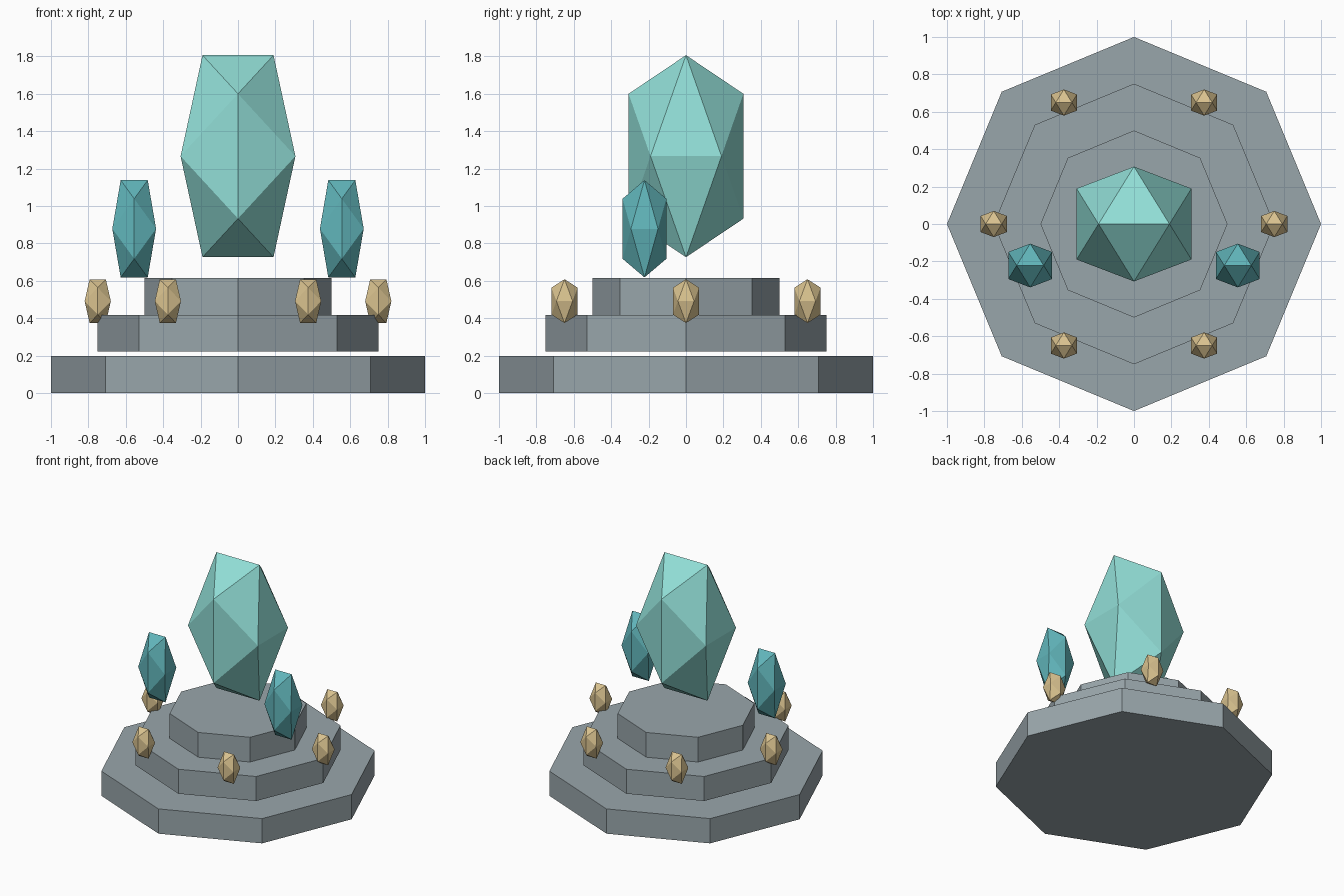
import bpy
import bmesh
from math import cos, sin, pi, sqrt

default = bpy.data.objects.get("Cube")
if default:
    bpy.data.objects.remove(default, do_unlink=True)

PHI = (1 + sqrt(5)) / 2


def material(name, srgb):
    color = [((c + 0.055) / 1.055) ** 2.4 for c in srgb] + [1.0]
    mat = bpy.data.materials.new(name)
    mat.use_nodes = True
    mat.diffuse_color = color
    bsdf = mat.node_tree.nodes["Principled BSDF"]
    bsdf.inputs["Base Color"].default_value = color
    bsdf.inputs["Roughness"].default_value = 0.8
    return mat


def add_object(name, bm, mat, location):
    bmesh.ops.recalc_face_normals(bm, faces=bm.faces[:])
    mesh = bpy.data.meshes.new(name)
    bm.to_mesh(mesh)
    bm.free()
    mesh.materials.append(mat)
    obj = bpy.data.objects.new(name, mesh)
    obj.location = location
    bpy.context.collection.objects.link(obj)
    return obj


def tier(name, radius, bottom, top, mat):
    """Octagonal slab with corners on the axes."""
    bm = bmesh.new()
    ring = [bm.verts.new((radius * cos(i * pi / 4), radius * sin(i * pi / 4), 0))
            for i in range(8)]
    base = bm.faces.new(ring)
    result = bmesh.ops.extrude_face_region(bm, geom=[base], use_keep_orig=True)
    raised = [v for v in result["geom"] if isinstance(v, bmesh.types.BMVert)]
    bmesh.ops.translate(bm, verts=raised, vec=(0, 0, top - bottom))
    return add_object(name, bm, mat, (0, 0, bottom))


def crystal(name, half_width, half_height, location, mat):
    """Stretched icosahedron with a ridge along x at the top and bottom."""
    w, h = half_width / PHI, half_height / PHI
    bm = bmesh.new()
    for s in (-1, 1):
        for t in (-1, 1):
            bm.verts.new((s * w, 0, t * h * PHI))
            bm.verts.new((0, s * w * PHI, t * h))
            bm.verts.new((s * w * PHI, t * w, 0))
    bmesh.ops.convex_hull(bm, input=bm.verts[:])
    return add_object(name, bm, mat, location)


stone = material("grey stone", (0.60, 0.65, 0.67))
aqua = material("pale aqua crystal", (0.57, 0.87, 0.84))
teal = material("teal crystal", (0.38, 0.71, 0.73))
gold = material("sandy gold", (0.85, 0.76, 0.56))

# Stepped plinth, with a thin gap above the lowest slab
tier("lower_tier", 1.0, 0.0, 0.197, stone)
tier("middle_tier", 0.75, 0.222, 0.417, stone)
tier("upper_tier", 0.5, 0.417, 0.614, stone)

# Large floating crystal
crystal("main_crystal", 0.307, 0.54, (0, 0, 1.266), aqua)

# Pair of side crystals
for side, x in (("left", 0.555), ("right", -0.555)):
    crystal(side + "_side_crystal", 0.117, 0.26, (x, -0.222, 0.878), teal)

# Ring of small gems
for i in range(6):
    a = i * pi / 3
    crystal(f"small_gem_{i + 1}", 0.07, 0.117,
            (0.75 * cos(a), 0.75 * sin(a), 0.491), gold)
